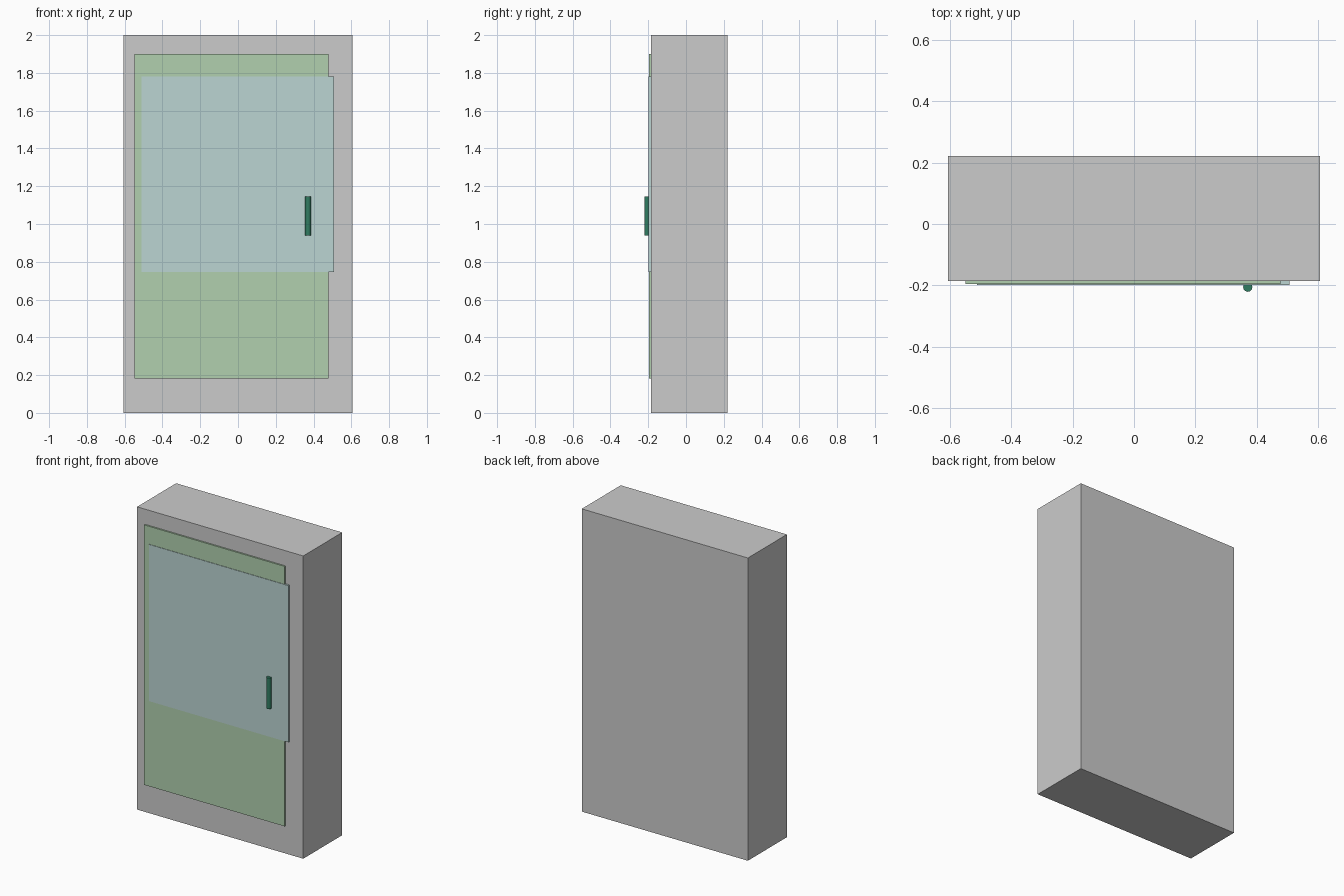
import bpy
from math import radians

if "Cube" in bpy.data.objects:
    bpy.data.objects.remove(bpy.data.objects["Cube"])


def colour(obj, name, rgb):
    mat = bpy.data.materials.new(name)
    mat.diffuse_color = (*rgb, 1)
    mat.use_nodes = True
    mat.node_tree.nodes["Principled BSDF"].inputs["Base Color"].default_value = mat.diffuse_color
    obj.data.materials.append(mat)


def box(name, x, y, z):
    """Box from (min, max) ranges on each axis."""
    bpy.ops.mesh.primitive_cube_add(size=1, location=[sum(r) / 2 for r in (x, y, z)])
    obj = bpy.context.object
    obj.name = name
    obj.scale = [r[1] - r[0] for r in (x, y, z)]
    bpy.ops.object.transform_apply(location=False, rotation=False, scale=True)
    return obj


FRONT = -0.186

# Hollow, thin-walled cabinet
body = box("cabinet_body", (-0.607, 0.607), (FRONT, 0.221), (0, 2))
wall = body.modifiers.new("wall", "SOLIDIFY")
wall.thickness = 0.006
wall.offset = -1
wall.use_even_offset = True

# Tall door panel on the front
door = box("door_panel", (-0.549, 0.478), (-0.196, FRONT), (0.183, 1.9))
colour(door, "door_green", (0.44, 0.63, 0.43))

# Window pane laid over the door
window = box("window_pane", (-0.512, 0.507), (-0.199, FRONT), (0.747, 1.782))
colour(window, "pane_blue", (0.5, 0.66, 0.65))

# Upright round handle
bpy.ops.mesh.primitive_cylinder_add(vertices=16, radius=0.015, depth=0.205,
                                    location=(0.371, -0.206, 1.042))
handle = bpy.context.object
handle.name = "door_handle"
bpy.ops.object.shade_smooth_by_angle(angle=radians(30))
colour(handle, "handle_green", (0.03, 0.2, 0.12))
